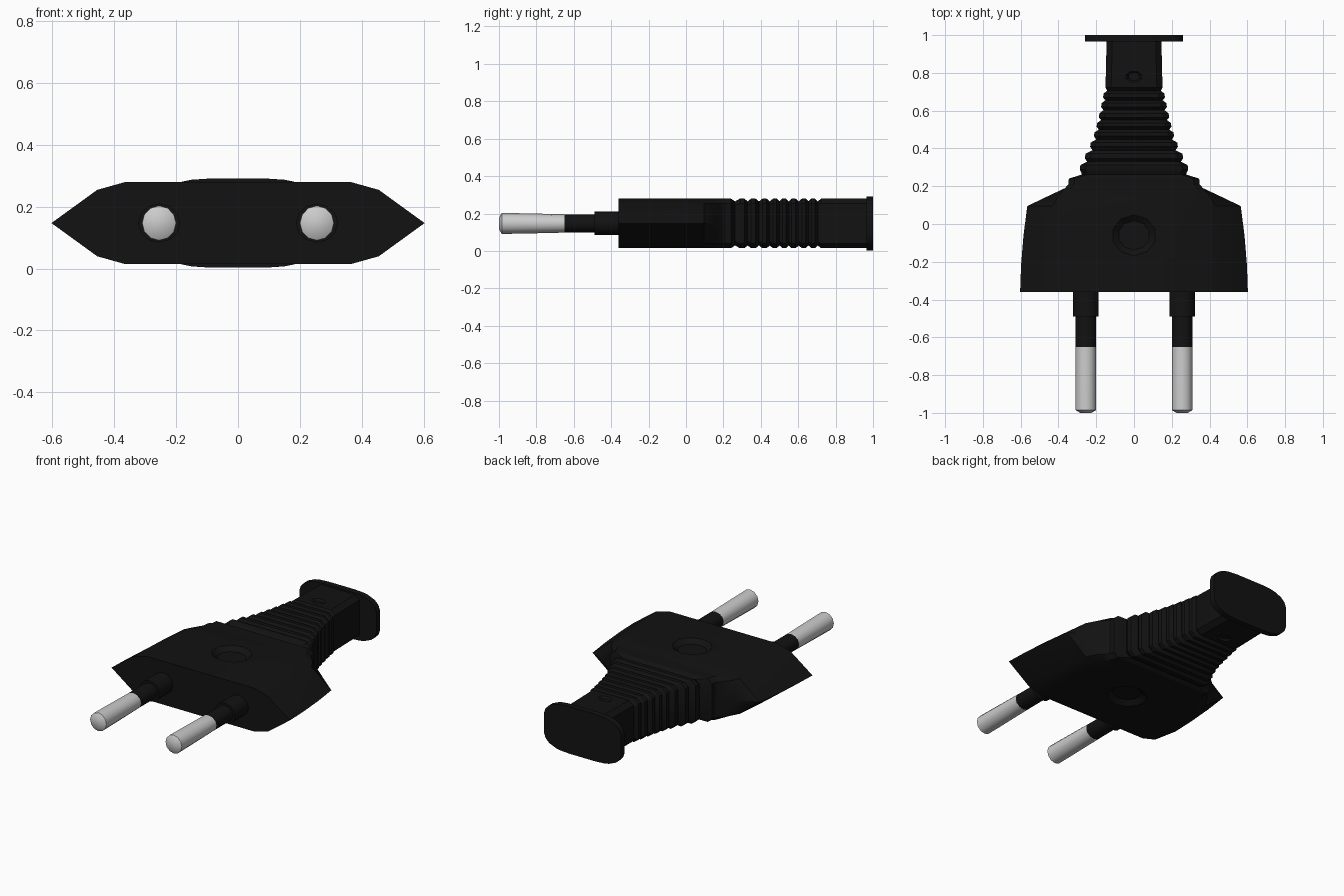
import bpy, bmesh, math

if "Cube" in bpy.data.objects:
    bpy.data.objects.remove(bpy.data.objects["Cube"])

ZC = 0.147  # height of the plug's mid plane

black = bpy.data.materials.new("black_rubber")
black.diffuse_color = (0.006, 0.006, 0.006, 1)
black.use_nodes = True
black.node_tree.nodes["Principled BSDF"].inputs["Base Color"].default_value = black.diffuse_color


def loft(name, rings, mat=None, angle=30):
    """Skin a list of closed rings (equal point counts) and cap both ends."""
    bm = bmesh.new()
    loops = [[bm.verts.new(p) for p in ring] for ring in rings]
    n = len(loops[0])
    for a, b in zip(loops, loops[1:]):
        for i in range(n):
            j = (i + 1) % n
            bm.faces.new((a[i], a[j], b[j], b[i]))
    bm.faces.new(loops[0])
    bm.faces.new(loops[-1])
    bmesh.ops.recalc_face_normals(bm, faces=bm.faces)
    me = bpy.data.meshes.new(name)
    bm.to_mesh(me)
    bm.free()
    ob = bpy.data.objects.new(name, me)
    bpy.context.collection.objects.link(ob)
    if mat:
        me.materials.append(mat)
    bpy.ops.object.select_all(action='DESELECT')
    bpy.context.view_layer.objects.active = ob
    ob.select_set(True)
    bpy.ops.object.shade_smooth_by_angle(angle=math.radians(angle))
    return ob


def section(y, quarter):
    """Mirror a quarter outline (side to top) into a full ring at depth y."""
    top = quarter + [(-x, z) for x, z in reversed(quarter)]
    # points lying on the mid plane are not repeated
    bottom = [(x, -z) for x, z in reversed(top) if z > 0]
    return [(x, y, ZC + z) for x, z in top + bottom]


def body_ring(y, w, a, b, h=0.1325):
    return section(y, [(w, 0), (a, h * 0.81), (b, h)])


def neck_ring(y, w, h=0.1325):
    return body_ring(y, w, w, w - 0.03, h)


def turned(name, x, profile, mat=None, n=12):
    """Round part along y from (y, x radius, z radius) stations."""
    ang = [2 * math.pi * i / n for i in range(n)]
    return loft(name, [[(x + rx * math.cos(t), y, ZC + rz * math.sin(t)) for t in ang]
                       for y, rx, rz in profile], mat, 40)


# Wide grip and shoulder
rings = [body_ring(-0.36, 0.603, 0.455, 0.365),
         body_ring(-0.22, 0.598, 0.453, 0.365),
         body_ring(-0.06, 0.585, 0.445, 0.362),
         body_ring(0.095, 0.565, 0.43, 0.36),
         body_ring(0.15, 0.45, 0.40, 0.34),
         neck_ring(0.19, 0.365)]

# Ribbed strain relief: (rib centre, half width)
ribs = [(0.225, 0.348), (0.30, 0.287), (0.36, 0.26), (0.42, 0.232), (0.475, 0.212),
        (0.525, 0.198), (0.575, 0.186), (0.63, 0.174), (0.68, 0.164)]
ends = [y for y, _ in ribs[1:]] + [0.73]
for i, (y, w) in enumerate(ribs):
    step = ends[i] - y
    nxt = ribs[i + 1][1] if i + 1 < len(ribs) else 0.154
    rings += [neck_ring(y - step * 0.2, w), neck_ring(y + step * 0.2, w - 0.003, 0.1325),
              neck_ring(y + step * 0.5, min(w, nxt) - 0.012, 0.118)]
rings += [neck_ring(0.722, 0.151), neck_ring(0.97, 0.145)]
body = loft("plug_body", rings, black)


# Shallow recesses on both broad faces
def recess(y, rx, ry, n, depth, side):
    ang = [2 * math.pi * (i + 0.5) / n for i in range(n)]
    outer = 0.1325 * side
    levels = [(outer - depth * side, 0.72), (outer, 1.0), (outer + 0.03 * side, 1.0)]
    cutter = loft("recess_cutter", [[(rx * s * math.cos(t), y + ry * s * math.sin(t), ZC + z)
                                     for t in ang] for z, s in levels])
    cutter.hide_render = True
    mod = body.modifiers.new("recess", 'BOOLEAN')
    mod.operation, mod.solver, mod.object = 'DIFFERENCE', 'EXACT', cutter
    bpy.context.view_layer.objects.active = body
    bpy.ops.object.modifier_apply(modifier=mod.name)
    bpy.data.objects.remove(cutter)


for side in (1, -1):
    recess(-0.06, 0.117, 0.108, 10, 0.025, side)
    recess(0.78, 0.045, 0.03, 8, 0.012, side)

# End flange
flange = [(0.26, 0.06), (0.25, 0.09), (0.225, 0.115), (0.18, 0.134), (0.15, 0.14), (0.09, 0.144)]
loft("cable_flange", [section(y, flange) for y in (0.965, 1.0)], black)

# Pins with collar, insulating sleeve and metal tip
for x, side in ((-0.255, "left"), (0.255, "right")):
    turned(side + "_collar", x, [(-0.49, 0.068, 0.063), (-0.35, 0.068, 0.063)], black)
    turned(side + "_sleeve", x, [(-0.655, 0.054, 0.049), (-0.48, 0.054, 0.049)], black)
    turned(side + "_pin", x, [(-1.0, 0.03, 0.03), (-0.985, 0.055, 0.056),
                              (-0.86, 0.055, 0.054), (-0.65, 0.055, 0.049)])
